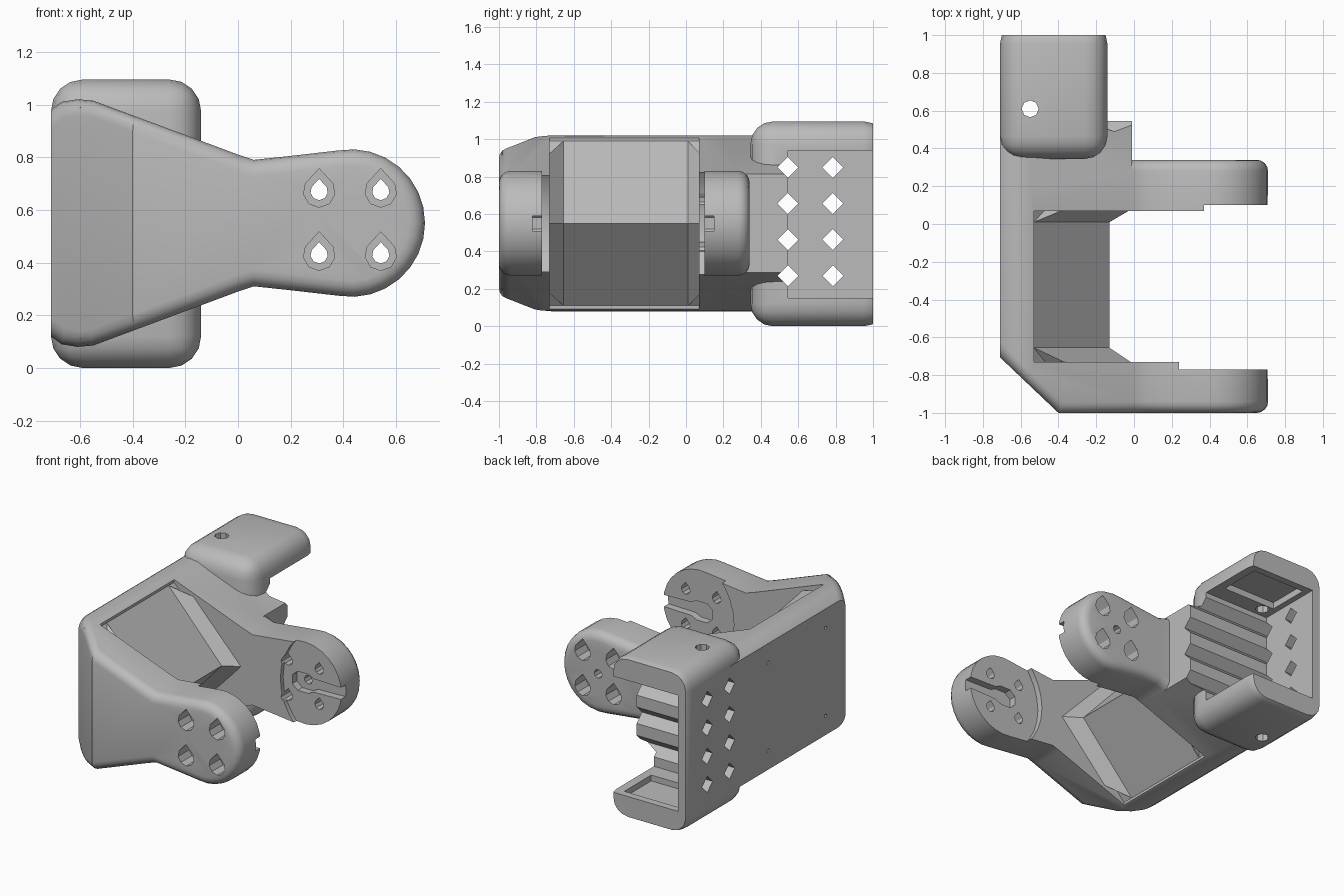
import bpy, bmesh
from math import sin, cos, pi, radians
from mathutils import Vector

if "Cube" in bpy.data.objects:
    bpy.data.objects.remove(bpy.data.objects["Cube"])

MID = 0.55          # height of the symmetry plane
HUB = 0.425         # x of the arm hubs

grey = bpy.data.materials.new("plain grey plastic")
grey.use_nodes = True
grey.diffuse_color = (0.5, 0.5, 0.5, 1)
grey.node_tree.nodes["Principled BSDF"].inputs["Base Color"].default_value = (0.5, 0.5, 0.5, 1)


def loft(name, start, end):
    """Solid between two matching rings of 3D points."""
    bm = bmesh.new()
    a = [bm.verts.new(p) for p in start]
    b = [bm.verts.new(p) for p in end]
    bm.faces.new(a)
    bm.faces.new(b[::-1])
    for i in range(len(a)):
        j = (i + 1) % len(a)
        bm.faces.new((a[j], a[i], b[i], b[j]))
    bmesh.ops.recalc_face_normals(bm, faces=bm.faces)
    mesh = bpy.data.meshes.new(name)
    bm.to_mesh(mesh)
    bm.free()
    obj = bpy.data.objects.new(name, mesh)
    bpy.context.collection.objects.link(obj)
    return obj


def prism(name, pts, lo, hi, axis):
    """Extrude a 2D ring along one axis."""
    def put(p, t):
        q = list(p)
        q.insert(axis, t)
        return q
    return loft(name, [put(p, lo) for p in pts], [put(p, hi) for p in pts])


def box(name, x0, x1, y0, y1, z0, z1):
    return prism(name, [(x0, y0), (x1, y0), (x1, y1), (x0, y1)], z0, z1, 2)


def ring(u, v, r, n, turn=0.0):
    return [(u + r * cos(turn + 2 * pi * i / n), v + r * sin(turn + 2 * pi * i / n)) for i in range(n)]


def teardrop(u, v, r):
    return [(u + r * cos(a), v + r * sin(a)) for a in (radians(150 + i * 40) for i in range(7))] + [(u, v + 1.45 * r)]


def mirrored(half):
    """Upper half given as (x, height above the middle)."""
    low = [(x, MID - h) for x, h in reversed(half) if h > 0.001]
    return [(x, MID + h) for x, h in half] + low


def bake(obj):
    bpy.context.view_layer.update()
    deps = bpy.context.evaluated_depsgraph_get()
    mesh = bpy.data.meshes.new_from_object(obj.evaluated_get(deps))
    obj.modifiers.clear()
    obj.data = mesh


def combine(obj, tools):
    """Apply (operation, tool) pairs in order, then drop the tools."""
    for op, tool in tools:
        mod = obj.modifiers.new("join", 'BOOLEAN')
        mod.operation, mod.object, mod.solver = op, tool, 'EXACT'
        tool.hide_render = True
    bake(obj)
    for tool in {t for _, t in tools}:
        bpy.data.objects.remove(tool)


def round_edges(obj, width, angle):
    mod = obj.modifiers.new("round", 'BEVEL')
    mod.width, mod.segments = width, 4
    mod.limit_method, mod.angle_limit = 'ANGLE', radians(angle)
    bake(obj)


CUT, ADD = 'DIFFERENCE', 'UNION'

# Side outline shared by both arms and the wall
half = [(-.71, .43), (-.67, .46), (-.61, .47), (-.55, .465), (0, .26), (.06, .24), (.2, .255)]
half += [(.43 + .28 * cos(a), .28 * sin(a)) for a in (radians(100 - 12.5 * i) for i in range(9))]
outline = mirrored(half)

# Outer solid with slanted front corner and rounded rims
bracket = prism("bracket_wall_and_arms", outline, -1, .34, 1)
combine(bracket, [(CUT, prism("corner", [(-.4, -1), (-.8, -.62), (-1, -1.2), (-.4, -1.2)], -1, 2, 2))])
round_edges(bracket, .06, 60)

# Block behind the rear arm, joined to the holder
rear_block = prism("rear_block", outline, .2, .545, 1)
combine(rear_block, [(CUT, box("trim", -.01, 1, -1, 1, -1, 2))])

steps = [(ADD, rear_block), (CUT, box("gap", -.53, 1, -.73, .07, -1, 2))]
for x, y0, y1 in ((.58, -.77, -.6), (.7, 0, .1)):
    steps.append((CUT, prism("hub_recess", ring(x, MID, .43, 32), y0, y1, 1)))

# Pointed rib on the wall, flaring into both arms
narrow = mirrored([(-.6, .44), (-.53, .44), (-.13, 0)])
wide = mirrored([(-.6, .37), (-.36, .37), (-.01, 0)])
steps.append((ADD, prism("rib", narrow, -.8, .15, 1)))
for y0, y1 in ((-.655, -.735), (.01, .08)):
    steps.append((ADD, loft("rib_flare", [(x, y0, z) for x, z in narrow], [(x, y1, z) for x, z in wide])))

# Hub slots, screw holes with wide outer ends, rear centre hole
for y0, y1 in ((-.82, -.7), (.0, .15)):
    slot = mirrored([(.34, .03), (.38, .065), (.46, .065), (.5, .045), (.9, .035)])
    steps.append((CUT, prism("slot", slot, y0, y1, 1)))
for dx in (-.117, .117):
    for dz in (-.12, .12):
        u, v = HUB + dx, MID + dz
        steps.append((CUT, prism("screw", teardrop(u, v, .033), -1.2, .5, 1)))
        for y0, y1 in ((-1.2, -.88), (.22, .5)):
            steps.append((CUT, prism("screw_head", teardrop(u, v, .06), y0, y1, 1)))
steps.append((CUT, prism("centre_hole", ring(HUB, MID, .03, 8), 0, .5, 1)))

# Pin holes in the wall
for y in (-.49, .13):
    for z in (.25, .85):
        steps.append((CUT, prism("pin", ring(y, z, .012, 6), -.9, -.6, 0)))


def diamonds(rows):
    return [(CUT, prism("diamond", ring(y, .27 + .193 * i, .056, 4), -1, .3, 0)) for y in rows for i in range(4)]


combine(bracket, steps + diamonds([.545]))

# Holder: rounded shell open to the back and the left
holder = box("holder_shell", -.71, -.14, .345, 1.07, 0, 1.095)
round_edges(holder, .12, 30)
steps = [(CUT, box("back_trim", -1, 1, 1, 2, -1, 2)),
         (CUT, box("cavity", -.64, 1, .545, 2, .15, .94)),
         (CUT, box("pocket", -.6, -.2, .66, .95, .11, .985)),
         (CUT, prism("cord_hole", ring(-.55, .61, .045, 8), -1, 2, 2))]
combine(holder, steps + diamonds([.545, .785]))

# Shading and colour
for obj in (bracket, holder):
    obj.data.materials.clear()
    obj.data.materials.append(grey)
    for poly in obj.data.polygons:
        poly.material_index = 0
    bpy.ops.object.select_all(action='DESELECT')
    obj.select_set(True)
    bpy.context.view_layer.objects.active = obj
    bpy.ops.object.shade_smooth_by_angle(angle=radians(30))
